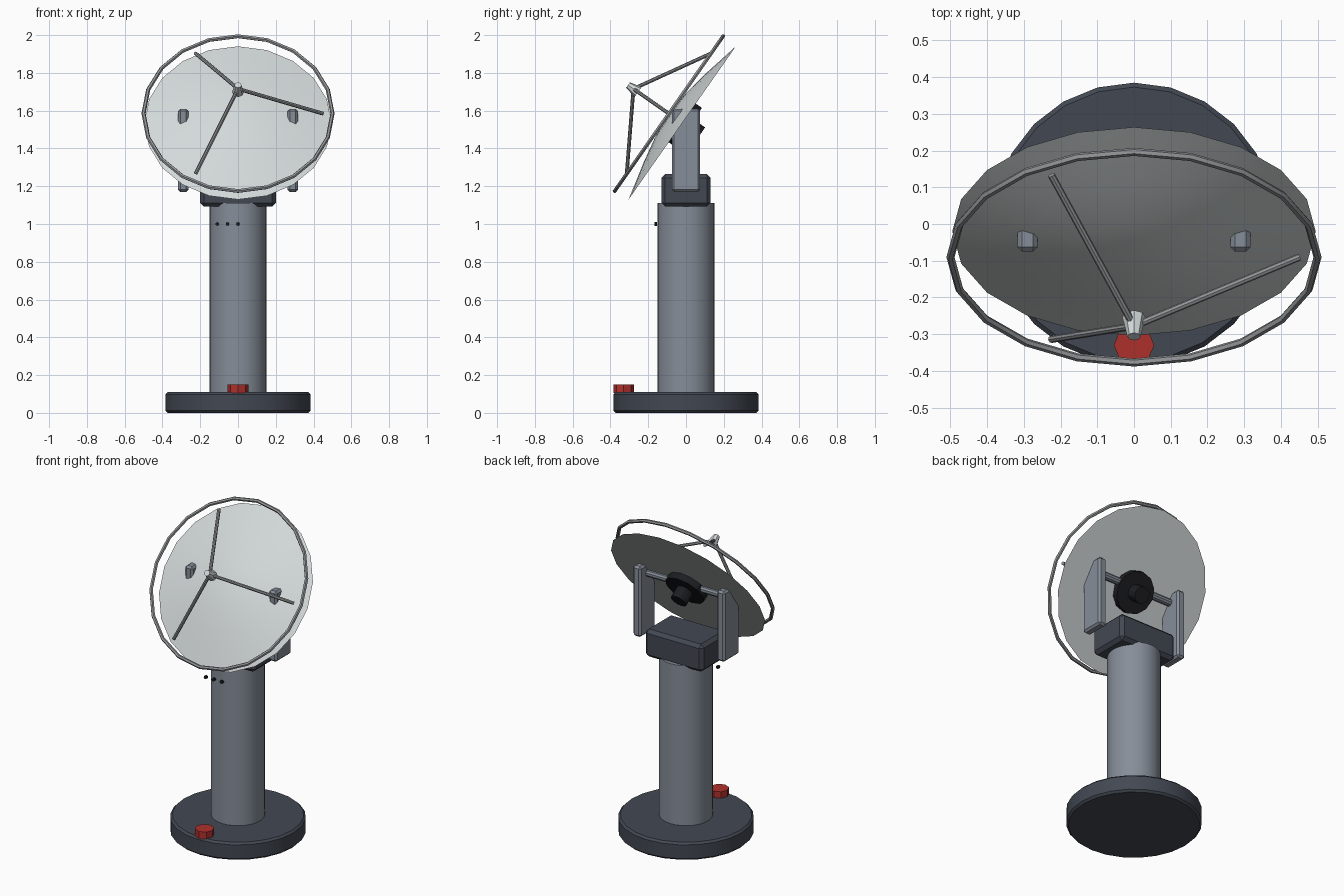
import bpy, bmesh, math
from mathutils import Matrix, Vector

if "Cube" in bpy.data.objects:
    bpy.data.objects.remove(bpy.data.objects["Cube"])

def material(name, col):
    m = bpy.data.materials.new(name)
    m.diffuse_color = (*col, 1)
    m.use_nodes = True
    m.node_tree.nodes["Principled BSDF"].inputs["Base Color"].default_value = m.diffuse_color
    return m

DARK = material("dark_metal", (0.055, 0.065, 0.085))
STEEL = material("steel", (0.24, 0.27, 0.32))
PALE = material("pale_panel", (0.65, 0.69, 0.69))
RED = material("red", (0.42, 0.03, 0.025))
BLACK = material("black", (0.012, 0.013, 0.016))
GREY = material("strut_grey", (0.3, 0.31, 0.32))

# Dish frame: local z is the direction the dish looks
DISH = Matrix.Translation((0, -0.02, 1.535)) @ Matrix.Rotation(math.radians(55), 4, 'X')

def finish(bm, name, mat, bevel=0, smooth=True):
    bmesh.ops.recalc_face_normals(bm, faces=bm.faces)
    me = bpy.data.meshes.new(name)
    bm.to_mesh(me)
    bm.free()
    ob = bpy.data.objects.new(name, me)
    bpy.context.collection.objects.link(ob)
    me.materials.append(mat)
    if bevel:
        b = ob.modifiers.new("bevel", 'BEVEL')
        b.width, b.segments, b.limit_method = bevel, 1, 'ANGLE'
        b.angle_limit = math.radians(40)
    if smooth:
        bpy.ops.object.select_all(action='DESELECT')
        ob.select_set(True)
        bpy.context.view_layer.objects.active = ob
        bpy.ops.object.shade_smooth_by_angle(angle=math.radians(30))
    return ob

def rod(name, a, b, r1, mat, r2=None, sides=24, bevel=0, frame=Matrix()):
    a, b = frame @ Vector(a), frame @ Vector(b)
    d = b - a
    bm = bmesh.new()
    bmesh.ops.create_cone(
        bm, cap_ends=True, segments=sides, radius1=r1,
        radius2=r1 if r2 is None else r2, depth=d.length,
        matrix=Matrix.Translation((a + b) / 2) @ d.to_track_quat('Z', 'Y').to_matrix().to_4x4())
    return finish(bm, name, mat, bevel)

def box(name, centre, size, mat, bevel):
    bm = bmesh.new()
    bmesh.ops.create_cube(bm, size=1, matrix=Matrix.Translation(centre) @ Matrix.Diagonal((*size, 1)))
    return finish(bm, name, mat, bevel, smooth=False)

def lathe(name, profile, sides, mat, closed=False):
    """Spin (radius, height) points about the dish axis."""
    bm = bmesh.new()
    vs = [bm.verts.new((r, 0, h)) for r, h in profile]
    pairs = list(zip(vs, vs[1:])) + ([(vs[-1], vs[0])] if closed else [])
    es = [bm.edges.new(p) for p in pairs]
    bmesh.ops.spin(bm, geom=vs + es, cent=(0, 0, 0), axis=(0, 0, 1),
                   angle=2 * math.pi, steps=sides, use_duplicate=False)
    bmesh.ops.remove_doubles(bm, verts=bm.verts, dist=1e-4)
    bm.transform(DISH)
    return finish(bm, name, mat)

# Pedestal
rod("base", (0, 0, 0), (0, 0, 0.11), 0.385, DARK, bevel=0.012)
rod("column", (0, 0, 0.1), (0, 0, 1.11), 0.152, STEEL, sides=28)
rod("base_button", (0, -0.33, 0.105), (0, -0.33, 0.15), 0.055, RED, sides=8)
for i in range(3):
    x = -0.11 + 0.055 * i
    rod(f"indicator_{i}", (x, -0.153, 1.0), (x, -0.168, 1.0), 0.01, BLACK, sides=8)

# Yoke with two arms and a cross shaft
box("yoke_head", (0, 0, 1.178), (0.4, 0.26, 0.172), DARK, 0.02)
for side, sx in (("left", -1), ("right", 1)):
    box(f"yoke_arm_{side}", (0.29 * sx, 0, 1.39), (0.055, 0.15, 0.44), STEEL, 0.012)
rod("cross_shaft", (-0.29, 0, 1.55), (0.29, 0, 1.55), 0.022, STEEL, sides=10)

# Dish: shallow domed front with a flat back
lathe("dish", [(0, 0), (0.495, 0), (0.4, 0.022), (0.29, 0.047), (0.15, 0.073), (0, 0.085)], 20, PALE)

# Rim hoop in front of the dish
tube = [(0.5 + 0.011 * math.cos(k * math.pi / 3), 0.086 + 0.011 * math.sin(k * math.pi / 3)) for k in range(6)]
lathe("rim_hoop", tube, 20, GREY, closed=True)

# Drive hub on the back
rod("drive_hub", (0, 0, 0.02), (0, 0, -0.04), 0.125, BLACK, sides=12, frame=DISH)
rod("drive_motor", (0, 0, -0.03), (0, 0, -0.113), 0.05, BLACK, sides=12, frame=DISH)

# Receiver and its three struts
for k in range(3):
    a = 2 * math.pi * k / 3
    rod(f"strut_{k}", (0.45 * math.cos(a), 0.45 * math.sin(a), 0.086), (0, 0, 0.315),
        0.01, GREY, sides=8, frame=DISH)
rod("receiver", (0, 0, 0.285), (0, 0, 0.35), 0.032, PALE, r2=0.018, sides=8, frame=DISH)
